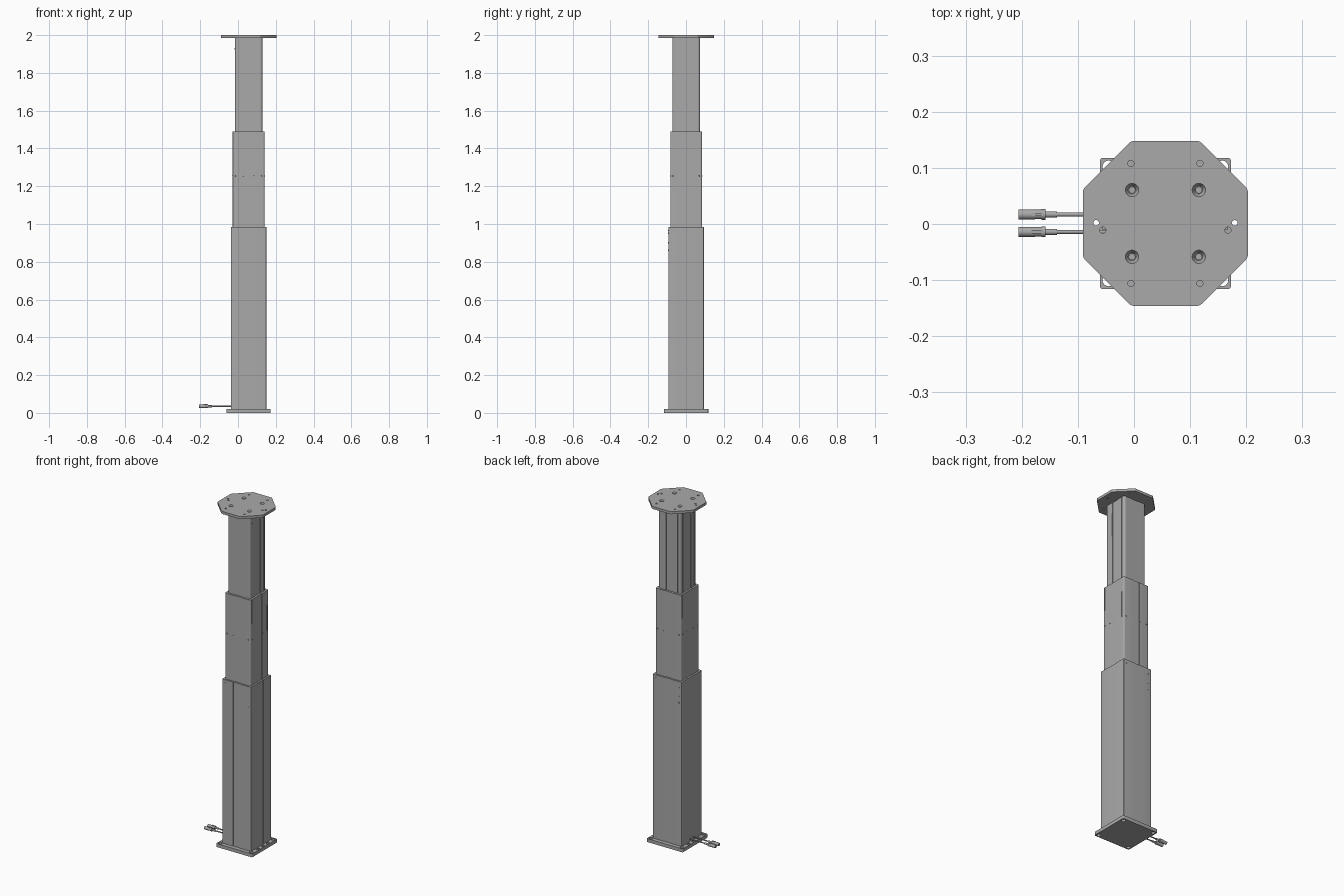
import bpy, bmesh, math
from mathutils import Matrix, Vector

cube = bpy.data.objects.get("Cube")
if cube:
    bpy.data.objects.remove(cube, do_unlink=True)

CX, CY = 0.056, 0.001          # column axis


def material(name, value):
    m = bpy.data.materials.new(name)
    m.use_nodes = True
    colour = (value, value, value, 1)
    m.diffuse_color = colour
    m.node_tree.nodes["Principled BSDF"].inputs["Base Color"].default_value = colour
    return m


grey = material("anodised grey", 0.4)


def finish(name, bm, smooth=True):
    bmesh.ops.recalc_face_normals(bm, faces=bm.faces[:])
    mesh = bpy.data.meshes.new(name)
    bm.to_mesh(mesh)
    bm.free()
    mesh.materials.append(grey)
    ob = bpy.data.objects.new(name, mesh)
    bpy.context.collection.objects.link(ob)
    bpy.ops.object.select_all(action="DESELECT")
    bpy.context.view_layer.objects.active = ob
    ob.select_set(True)
    if smooth:
        bpy.ops.object.shade_smooth_by_angle(angle=math.radians(35))
    return ob


def prism(bm, outline, z0, z1):
    face = bm.faces.new([bm.verts.new((CX + x, CY + y, z0)) for x, y in outline])
    top = bmesh.ops.extrude_face_region(bm, geom=[face])["geom"]
    for v in top:
        if isinstance(v, bmesh.types.BMVert):
            v.co.z = z1


def rod(bm, start, end, r1, r2=None, seg=24):
    a, b = Vector(start), Vector(end)
    turn = (b - a).to_track_quat("Z", "Y").to_matrix().to_4x4()
    bmesh.ops.create_cone(bm, cap_ends=True, segments=seg, radius1=r1,
                          radius2=r1 if r2 is None else r2, depth=(b - a).length,
                          matrix=Matrix.Translation((a + b) / 2) @ turn)


def box(bm, centre, size):
    bmesh.ops.create_cube(bm, size=1, matrix=Matrix.Translation(centre) @ Matrix.Diagonal((*size, 1)))


def quarter_turns(side):
    """Repeat one side's points around the four sides."""
    out = []
    for k in range(4):
        c, s = round(math.cos(k * math.pi / 2)), round(math.sin(k * math.pi / 2))
        out += [(x * c - y * s, x * s + y * c) for x, y in side]
    return out


def rounded_square(half, r, grooves=(), depth=0.002):
    """Square outline with round corners; grooves are (start, end) spans on each side."""
    side = []
    for a, b in grooves:
        side += [(half, a), (half - depth, a), (half - depth, b), (half, b)]
    for i in range(7):
        t = i * math.pi / 12
        side.append((half - r + r * math.cos(t), half - r + r * math.sin(t)))
    return quarter_turns(side)


def cut(ob, bm):
    cutter = finish("cutter", bm, smooth=False)
    cutter.hide_render = True
    bpy.context.view_layer.objects.active = ob
    mod = ob.modifiers.new("holes", "BOOLEAN")
    mod.operation, mod.solver, mod.object = "DIFFERENCE", "EXACT", cutter
    bpy.ops.object.modifier_apply(modifier=mod.name)
    bpy.data.objects.remove(cutter, do_unlink=True)


# Telescoping column sections with recessed channels on every side
sections = [
    ("lower_column", 0.094, 0.004, 0.02, 0.985, [(-0.022, 0.022)]),
    ("middle_column", 0.084, 0.007, 0.96, 1.49, [(-0.022, 0.022)]),
    ("upper_column", 0.073, 0.012, 1.46, 1.985,
     [(-0.056, -0.053), (-0.022, 0.022), (0.053, 0.056)]),
]
columns = {}
for name, half, r, z0, z1, grooves in sections:
    bm = bmesh.new()
    prism(bm, rounded_square(half, r, grooves), z0, z1)
    columns[name] = finish(name, bm)

# Narrow slits in the upper and middle sections
bm = bmesh.new()
for s in (-1, 1):
    box(bm, (CX + s * 0.072, CY - s * 0.023, 1.85), (0.008, 0.003, 0.14))
cut(columns["upper_column"], bm)
bm = bmesh.new()
for s in (-1, 1):
    box(bm, (CX + s * 0.084, CY - s * 0.073, 1.42), (0.004, 0.002, 0.14))
    box(bm, (CX + s * 0.084, CY + s * 0.067, 1.33), (0.004, 0.002, 0.15))
cut(columns["middle_column"], bm)

# Base plate with corner mounting holes and side slots
bm = bmesh.new()
prism(bm, rounded_square(0.117, 0.006), 0, 0.02)
base = finish("base_plate", bm)
bm = bmesh.new()
for sx in (-1, 1):
    for sy in (-1, 1):
        x, y = CX + sx * 0.101, CY + sy * 0.101
        rod(bm, (x, y, -0.01), (x, y, 0.03), 0.011)
    for y in (-0.045, 0, 0.045):
        box(bm, (CX + sx * 0.105, CY + y, 0.02), (0.012, 0.022, 0.012))
cut(base, bm)

# Octagonal top plate
bm = bmesh.new()
prism(bm, quarter_turns([(0.147, -0.061), (0.147, 0.061)]), 1.985, 2.0)
edges = [e for e in bm.edges if abs(e.verts[0].co.z - e.verts[1].co.z) > 0.01]
bmesh.ops.bevel(bm, geom=edges, offset=0.005, segments=3, affect="EDGES", profile=0.5)
plate = finish("top_plate", bm)

# Countersunk bolt holes, small holes and end holes in the top plate
bm = bmesh.new()
for sx in (-1, 1):
    for sy in (-1, 1):
        x, y = CX + sx * 0.0595, CY + sy * 0.0595
        rod(bm, (x, y, 1.991), (x, y, 2.001), 0.007, 0.0125)
        x, y = CX + sx * 0.0615, CY + sy * 0.107
        rod(bm, (x, y, 1.97), (x, y, 2.01), 0.0055)
    for dx, y, r in ((0.1115, -0.011, 0.0055), (0.1235, 0.002, 0.005)):
        rod(bm, (CX + sx * dx, y, 1.97), (CX + sx * dx, y, 2.01), r)
cut(plate, bm)

# Bolt heads sunk inside the countersinks
bm = bmesh.new()
for sx in (-1, 1):
    for sy in (-1, 1):
        x, y = CX + sx * 0.0595, CY + sy * 0.0595
        rod(bm, (x, y, 1.99), (x, y, 1.994), 0.006)
finish("plate_bolts", bm)

# Small screws on the column faces
bm = bmesh.new()
for s in (-1, 1):
    for z in (0.86, 0.9, 0.95):
        x, y = CX + s * 0.075, CY - s * 0.094
        rod(bm, (x, y + s * 0.003, z), (x, y - s * 0.0015, z), 0.004, seg=12)
    x, y = CX - s * 0.075, CY - s * 0.094
    rod(bm, (x, y + s * 0.003, 0.965), (x, y - s * 0.0015, 0.965), 0.003, seg=12)
    for dy in (-0.05, 0.02):
        x, y = CX + s * 0.073, CY + s * dy
        rod(bm, (x - s * 0.003, y, 1.928), (x + s * 0.001, y, 1.928), 0.004, seg=12)
finish("column_screws", bm)

# Slide pads dotted around the middle section
bm = bmesh.new()
for dx, dy in quarter_turns([(0.084, d) for d in (-0.07, -0.03, 0.03, 0.07)]):
    rod(bm, (CX + dx * 0.97, CY + dy * 0.97, 1.255), (CX + dx * 1.012, CY + dy * 1.012, 1.255), 0.003, seg=12)
finish("slide_pads", bm)

# Two cables with plugs
for name, y in (("rear_cable", 0.017), ("front_cable", -0.014)):
    bm = bmesh.new()
    for x0, x1, r in ((-0.03, -0.139, 0.0035), (-0.137, -0.16, 0.0055), (-0.158, -0.165, 0.0095),
                      (-0.163, -0.178, 0.0085), (-0.176, -0.206, 0.009)):
        rod(bm, (x0, y, 0.035), (x1, y, 0.035), r)
    box(bm, (-0.172, y, 0.044), (0.022, 0.006, 0.004))
    finish(name, bm)
